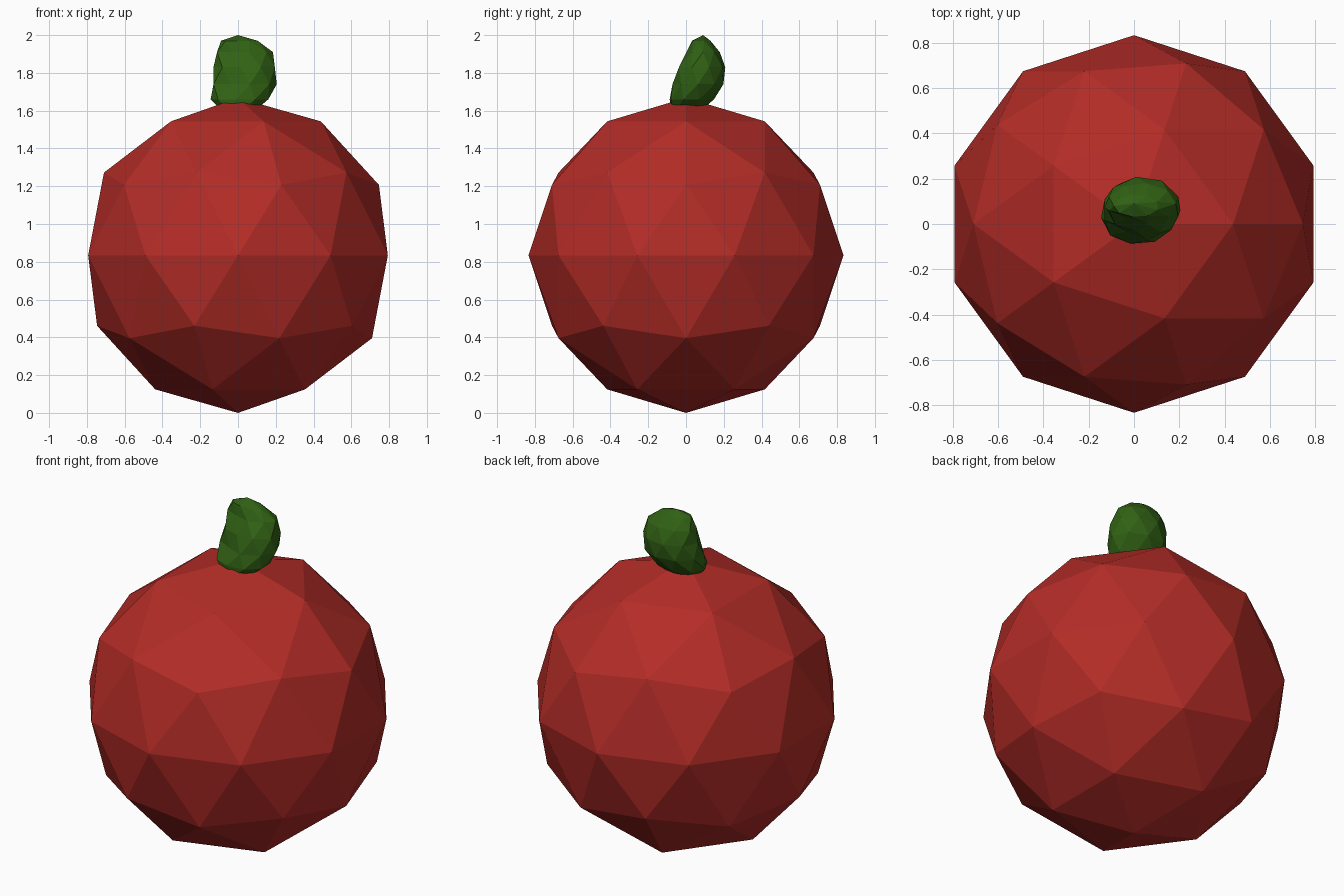
import bpy, bmesh
from math import cos, sin, pi, exp

if "Cube" in bpy.data.objects:
    bpy.data.objects.remove(bpy.data.objects["Cube"])


def paint(obj, name, color):
    mat = bpy.data.materials.new(name)
    mat.diffuse_color = (*color, 1)
    mat.use_nodes = True
    mat.node_tree.nodes["Principled BSDF"].inputs["Base Color"].default_value = mat.diffuse_color
    obj.data.materials.append(mat)


# Fruit body: faceted icosphere resting on the ground
bpy.ops.mesh.primitive_ico_sphere_add(subdivisions=2, radius=0.834, location=(0, 0, 0.834))
body = bpy.context.object
body.name = "fruit_body"
paint(body, "red_skin", (0.45, 0.025, 0.02))

# Stem: leaning lumpy nub lofted from staggered rings (z, x min, x max, y min, y max, dent)
SIDES = 9
sections = [
    (1.60, -0.09, 0.09, -0.08, 0.08, 0.0),
    (1.66, -0.145, 0.17, -0.095, 0.15, 0.10),
    (1.74, -0.14, 0.205, -0.075, 0.20, 0.22),
    (1.83, -0.13, 0.205, -0.055, 0.21, 0.28),
    (1.91, -0.12, 0.185, 0.0, 0.18, 0.20),
    (1.97, -0.09, 0.11, 0.03, 0.13, 0.05),
]
bm = bmesh.new()
rings = []
for i, (z, x0, x1, y0, y1, dent) in enumerate(sections):
    ring = []
    for k in range(SIDES):
        a = 2 * pi * (k + 0.5 * (i % 2)) / SIDES
        # crease on the front left side
        r = 1 - dent * exp(-((a - 1.36 * pi) / 0.35) ** 2)
        ring.append(bm.verts.new(((x0 + x1) / 2 + r * (x1 - x0) / 2 * cos(a),
                                  (y0 + y1) / 2 + r * (y1 - y0) / 2 * sin(a), z)))
    rings.append(ring)
for i, (lo, hi) in enumerate(zip(rings, rings[1:])):
    for k in range(SIDES):
        n = (k + 1) % SIDES
        if i % 2 == 0:
            bm.faces.new((lo[k], lo[n], hi[k]))
            bm.faces.new((lo[n], hi[n], hi[k]))
        else:
            bm.faces.new((lo[k], hi[n], hi[k]))
            bm.faces.new((lo[k], lo[n], hi[n]))
tip = bm.verts.new((0.0, 0.09, 2.0))
for k in range(SIDES):
    bm.faces.new((rings[-1][k], rings[-1][(k + 1) % SIDES], tip))
bm.faces.new(rings[0][::-1])
bmesh.ops.recalc_face_normals(bm, faces=bm.faces[:])
mesh = bpy.data.meshes.new("stem")
bm.to_mesh(mesh)
bm.free()
stem = bpy.data.objects.new("stem", mesh)
bpy.context.collection.objects.link(stem)
paint(stem, "green_stem", (0.03, 0.12, 0.007))
